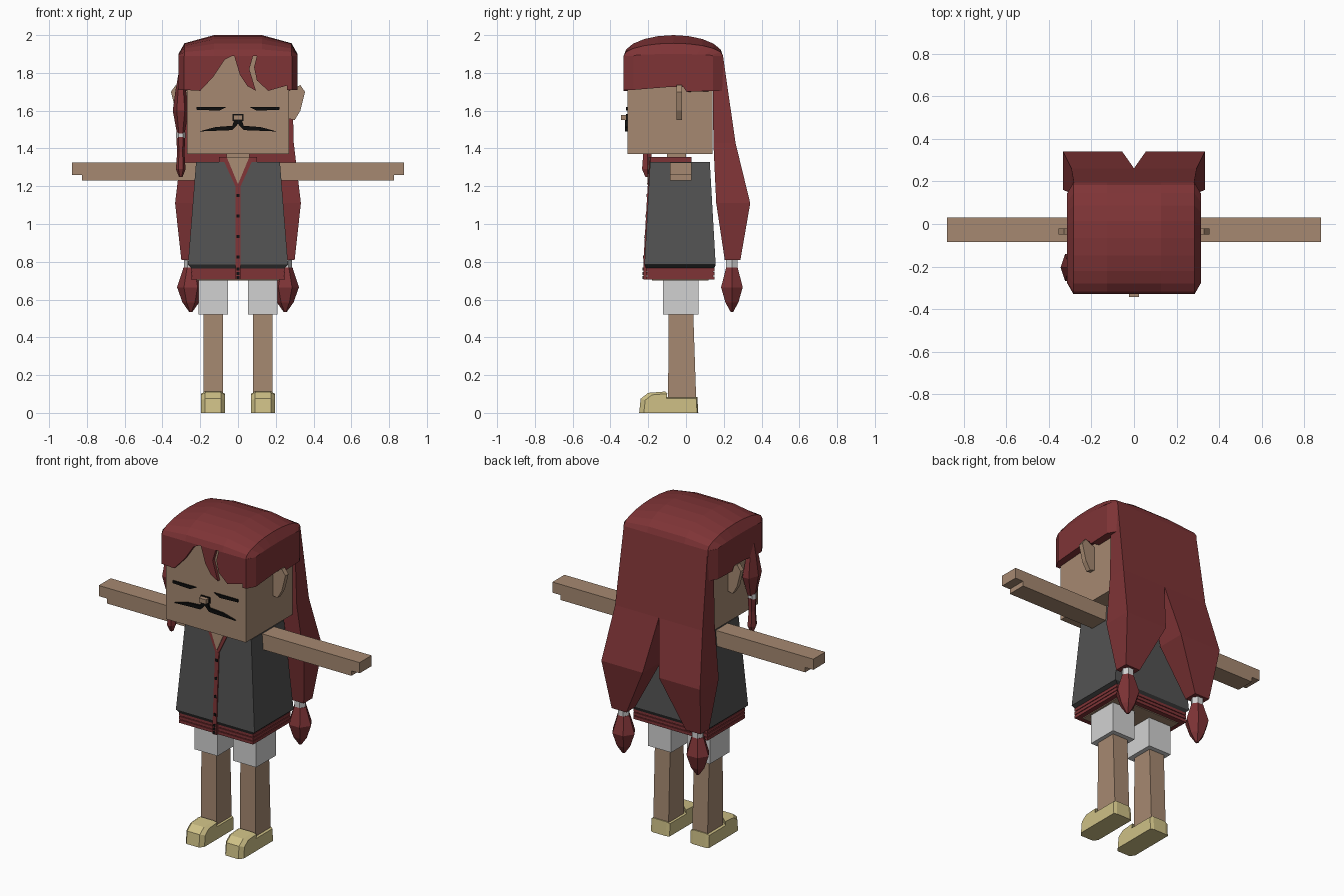
import bpy, bmesh, math

default_cube = bpy.data.objects.get("Cube")
if default_cube:
    bpy.data.objects.remove(default_cube, do_unlink=True)


def material(name, red, green, blue):
    mat = bpy.data.materials.new(name)
    mat.use_nodes = True
    colour = (red, green, blue, 1)
    mat.diffuse_color = colour
    mat.node_tree.nodes["Principled BSDF"].inputs["Base Color"].default_value = colour
    return mat


skin = material("skin", .38, .25, .165)
dark_red = material("dark_red", .21, .034, .037)
charcoal = material("charcoal", .085, .085, .085)
dark_trim = material("dark_trim", .03, .03, .03)
black = material("black", .004, .004, .004)
off_white = material("off_white", .64, .64, .64)
pale_yellow = material("pale_yellow", .62, .53, .24)


def loft(name, mat, rings):
    """Skin a row of equal point rings and close both ends."""
    bm = bmesh.new()
    rows = [[bm.verts.new(point) for point in ring] for ring in rings]
    for lower, upper in zip(rows, rows[1:]):
        for i in range(len(lower)):
            bm.faces.new((lower[i - 1], lower[i], upper[i], upper[i - 1]))
    bm.faces.new(rows[0])
    bm.faces.new(rows[-1])
    bmesh.ops.recalc_face_normals(bm, faces=bm.faces)
    mesh = bpy.data.meshes.new(name)
    bm.to_mesh(mesh)
    bm.free()
    mesh.materials.append(mat)
    bpy.context.collection.objects.link(bpy.data.objects.new(name, mesh))


def tapered_box(name, mat, levels, mirror=1):
    """Each level gives its height, inner and outer x, front and back y."""
    rings = []
    for z, inner, outer, front, back in levels:
        corners = ((inner, front), (outer, front), (outer, back), (inner, back))
        rings.append([(mirror * x, y, z) for x, y in corners])
    loft(name, mat, rings)


def box(name, mat, xs, ys, zs, mirror=1):
    tapered_box(name, mat, [(z, *xs, *ys) for z in zs], mirror)


def plate(name, mat, surface, lift, outline, mirror=1):
    """Outline in x and z, lifted forward from a surface y = f(z)."""
    rings = [[(mirror * x, surface(z) - offset, z) for x, z in outline]
             for offset in (lift, -.01)]
    loft(name, mat, rings)


def hexagonal(name, mat, centre, profile, stretch=1):
    """Six-sided turned shape from heights and radii."""
    corners = [(math.cos(i * math.tau / 6), math.sin(i * math.tau / 6)) for i in range(6)]
    loft(name, mat, [[(centre[0] + stretch * radius * c, centre[1] + radius * s, z)
                      for c, s in corners] for z, radius in profile])


# Shared levels
face_y, hair_front, hair_back = -.31, -.33, .196
hair_middle = (hair_front + hair_back) / 2
crown_z = 1.89
vest_top, vest_bottom, hem_bottom = 1.328, .785, .705
hem_ys = (-.212, .15)
neckline = 1.355


def face(z):
    return face_y


def ear_plane(z):
    return -.03


def chest(z):
    """Sloping front of the vest."""
    amount = (vest_top - max(z, vest_bottom)) / (vest_top - vest_bottom)
    return -.19 - .03 * amount


# Head, neck and nose
box("head", skin, (-.27, .27), (face_y, .14), (1.37, crown_z))
box("neck", skin, (-.06, .06), (-.1, 0), (1.3, 1.4))
box("nose", skin, (-.024, .024), (-.343, face_y), (1.55, 1.577))
box("nose_shadow", black, (-.03, .03), (-.317, face_y), (1.545, 1.582))

# Domed hair crown, lofted from side to side
crown_sections = []
for across in (-1, -.9, -.4, .4, .9, 1):
    rise = .01 + .1 * (1 - across ** 8)
    depth = (hair_back - hair_front) / 2 * (.8 if abs(across) == 1 else 1)
    angles = [math.pi * i / 10 for i in range(11)]
    crown_sections.append([(.315 * across, hair_middle + depth * math.cos(angle),
                            crown_z + rise * math.sin(angle)) for angle in angles])
loft("hair_crown", dark_red, crown_sections)

# Fringe strips, as x and drop below the crown
fringe = {
    "right_fringe": [(-.285, 0), (-.285, .18), (-.2, .185), (-.13, .11), (-.07, .02), (-.03, 0)],
    "middle_fringe": [(-.02, 0), (.01, .1), (.05, .16), (.095, .185), (.06, .07), (.08, 0)],
    "left_fringe": [(.1, 0), (.085, .06), (.1, .13), (.16, .185), (.285, .15), (.285, 0)],
}
for name, strip in fringe.items():
    plate(name, dark_red, face, face_y - hair_front, [(x, crown_z - drop) for x, drop in strip])

side_hair = [(hair_front, 0), (hair_front, .18), (-.1, .165), (0, .165),
             (.02, .19), (hair_back, .185), (hair_back, 0)]
back_lock = [(crown_z, 0, .283, .14, hair_back), (1.43, 0, .295, .145, .262),
             (1.11, .055, .333, .16, .34), (.81, .2, .3, .205, .288)]
ear = [(.26, 1.56), (.3, 1.55), (.33, 1.6), (.355, 1.7), (.33, 1.735), (.26, 1.7)]
eye = [(.06, 1.62), (.22, 1.62), (.22, 1.605), (.1, 1.6)]
moustache = [(0, 1.55), (.02, 1.55), (.03, 1.52), (.12, 1.513), (.205, 1.49),
             (.03, 1.497), (0, 1.53)]
shoe_side = [(.065, 0), (.06, .085), (-.115, .085), (-.11, .113), (-.2, .106),
             (-.24, .075), (-.248, 0)]
arm_ys = (-.085, .03)

for mirror, side in ((1, "left_"), (-1, "right_")):
    # Ear and painted face
    plate(side + "ear", skin, ear_plane, .02, ear, mirror)
    plate(side + "closed_eye", black, face, .008, eye, mirror)
    plate(side + "moustache", black, face, .012, moustache, mirror)

    # Hair beside the head and hanging behind
    loft(side + "side_hair", dark_red,
         [[(mirror * x, hair_middle + (y - hair_middle) * spread, crown_z - drop)
           for y, drop in side_hair] for x, spread in ((.26, 1), (.285, 1), (.315, .8))])
    tapered_box(side + "back_lock", dark_red, back_lock, mirror)
    tip_centre = (mirror * .25, .243)
    hexagonal(side + "hair_tie", off_white, tip_centre, [(.755, .035), (.82, .035)])
    hexagonal(side + "lock_tip", dark_red, tip_centre,
              [(.77, .035), (.665, .066), (.585, .04), (.535, .008)], 1.1)

    # Arm with stepped fingers
    box(side + "arm", skin, (.2, .825), arm_ys, (1.23, 1.325), mirror)
    box(side + "fingers", skin, (.82, .88), arm_ys, (1.26, 1.325), mirror)

    # Shorts, leg and shoe
    box(side + "shorts_leg", off_white, (.053, .208), (-.122, .067), (.52, .72), mirror)
    tapered_box(side + "leg", skin, [(.04, .08, .183, -.095, .055),
                                     (.54, .08, .183, -.092, .038)], mirror)
    loft(side + "shoe", pale_yellow,
         [[(mirror * x, y * scale, z * scale) for y, z in shoe_side]
          for x, scale in ((.07, .9), (.09, 1), (.175, 1), (.195, .9))])

# Small braid in front of the right ear
braid_centre = (-.303, -.205)
hexagonal("braid_upper", dark_red, braid_centre,
          [(1.8, .02), (1.7, .05), (1.6, .073), (1.48, .035)], .58)
hexagonal("braid_tie", off_white, braid_centre, [(1.455, .026), (1.485, .026)])
hexagonal("braid_tip", dark_red, braid_centre,
          [(1.46, .03), (1.38, .024), (1.29, .032), (1.25, .012)], .8)

# Sleeveless vest with a dark lower edge
vest_hem_level = (vest_bottom, -.265, .265, chest(vest_bottom), .157)
tapered_box("vest", charcoal, [vest_hem_level, (vest_top, -.222, .222, chest(vest_top), .126)])
tapered_box("vest_edge", dark_trim, [(.765, -.245, .245, *hem_ys), vest_hem_level])

# Collar, open neck and button strip
box("collar", dark_red, (-.1, .1), (-.187, .03), (1.32, neckline))
plate("neckline_trim", dark_red, chest, .005,
      [(-.085, neckline), (.085, neckline), (0, 1.17)])
plate("open_neck", skin, chest, .009, [(-.06, neckline), (.06, neckline), (0, 1.21)])
strip_half = .013
plate("button_strip", dark_red, chest, .006,
      [(-strip_half, 1.2), (strip_half, 1.2), (strip_half, vest_bottom), (strip_half, hem_bottom),
       (-strip_half, hem_bottom), (-strip_half, vest_bottom)])


def button(z):
    half = .008
    plate("button", black, chest, .009,
          [(-half, z - half), (half, z - half), (half, z + half), (-half, z + half)])


for i in range(4):
    button(1.15 - i * .108)

# Ribbed hem around the hips
box("hem_core", dark_red, (-.243, .243), (-.205, .143), (hem_bottom, .77))
for i in range(3):
    rib_bottom = hem_bottom + i * .022
    box("hem_rib", dark_red, (-.25, .25), hem_ys, (rib_bottom, rib_bottom + .018))
    button(rib_bottom + .012)
box("hips", skin, (-.22, .22), (-.18, .12), (.7, .75))
